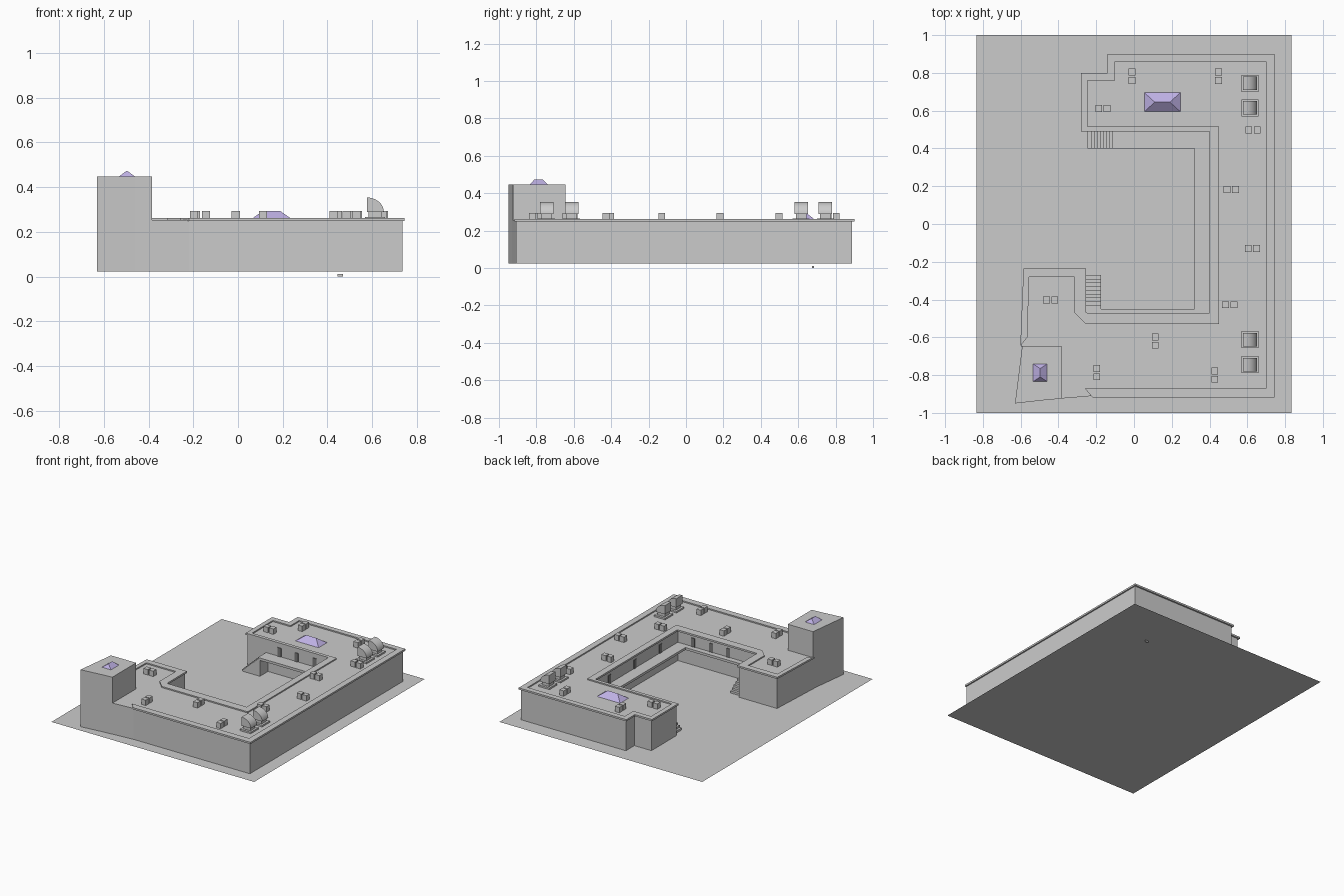
import bpy, bmesh, math

if "Cube" in bpy.data.objects:
    bpy.data.objects.remove(bpy.data.objects["Cube"])

GROUND, FLOOR2, ROOF, RIM = 0.024, 0.16, 0.254, 0.263


def material(name, color):
    m = bpy.data.materials.new(name)
    m.diffuse_color = (*color, 1)
    m.use_nodes = True
    m.node_tree.nodes["Principled BSDF"].inputs["Base Color"].default_value = m.diffuse_color
    return m


glass = material("violet_glass", (0.52, 0.44, 0.78))
pale = material("pale_metal", (0.82, 0.82, 0.8))
dark = material("dark_door", (0.2, 0.2, 0.2))


def make(name, verts, faces, mat=None):
    me = bpy.data.meshes.new(name)
    me.from_pydata(verts, [], faces)
    bm = bmesh.new()
    bm.from_mesh(me)
    bmesh.ops.recalc_face_normals(bm, faces=bm.faces)
    bm.to_mesh(me)
    bm.free()
    if mat:
        me.materials.append(mat)
    ob = bpy.data.objects.new(name, me)
    bpy.context.collection.objects.link(ob)
    return ob


def loft(name, low, high, mat=None):
    """Closed solid between two equal-length 3D loops."""
    n = len(low)
    sides = [(i, (i + 1) % n, n + (i + 1) % n, n + i) for i in range(n)]
    return make(name, low + high, sides + [tuple(range(n)), tuple(range(n, 2 * n))], mat)


def prism(name, pts, z0, z1, mat=None):
    return loft(name, [(x, y, z0) for x, y in pts], [(x, y, z1) for x, y in pts], mat)


def box(name, x0, x1, y0, y1, z0, z1, mat=None):
    return prism(name, [(x0, y0), (x1, y0), (x1, y1), (x0, y1)], z0, z1, mat)


# Ground sheet and the small drain below it
make("ground", [(-.833, -1, GROUND), (.833, -1, GROUND), (.833, 1, GROUND), (-.833, 1, GROUND)],
     [(0, 1, 2, 3)])
box("drain", .445, .47, .675, .685, 0, .012)

# Main U-shaped building
body = [(-.40, -.925), (-.31, -.918), (-.22, -.91), (.735, -.91), (.735, .888), (-.128, .888),
        (-.128, .788), (-.268, .788), (-.268, .495), (.41, .495), (.41, -.49),
        (-.262, -.49), (-.262, -.247), (-.575, -.247), (-.595, -.65), (-.45, -.75)]
prism("building", body, GROUND, ROOF)

# Roof rim following the outline
outer = [(-.22, -.918), (.745, -.918), (.745, .9), (-.14, .9), (-.14, .8), (-.28, .8),
         (-.28, .49), (.40, .49), (.40, -.47), (-.25, -.47), (-.255, -.465),
         (-.255, -.235), (-.585, -.235), (-.602, -.646)]
inner = [(-.26, -.87), (.70, -.87), (.70, .86), (-.10, .86), (-.10, .76), (-.245, .76),
         (-.245, .515), (.45, .515), (.45, -.53), (-.255, -.53), (-.315, -.47),
         (-.315, -.28), (-.555, -.28), (-.565, -.60)]
n = len(outer)
rv = [(x, y, z) for z in (ROOF - .004, RIM) for ring in (outer, inner) for x, y in ring]
rf = []
for i in range(n - 1):
    j = i + 1
    rf += [(i, j, n + j, n + i), (2 * n + i, 2 * n + j, 3 * n + j, 3 * n + i),
           (i, j, 2 * n + j, 2 * n + i), (n + i, n + j, 3 * n + j, 3 * n + i)]
rf += [(k, n + k, 3 * n + k, 2 * n + k) for k in (0, n - 1)]
make("roof_rim", rv, rf)

# Corner tower with its slightly bowed front
prism("corner_tower", [(-.63, -.95), (-.54, -.94), (-.46, -.931), (-.385, -.925),
                       (-.385, -.645), (-.592, -.645)], GROUND, .447)

# Raised courtyard walkway
walk = [(-.10, .40), (.32, .40), (.32, -.45), (-.255, -.45), (-.255, -.495),
        (.415, -.495), (.415, .5), (-.10, .5)]
prism("walkway", walk, FLOOR2 - .018, FLOOR2)


# Stairs: stepped profile extruded sideways
def stairs(name, start, end, w0, w1, along_x, steps=9):
    prof = [(start, GROUND)]
    run, rise = (end - start) / steps, (FLOOR2 - GROUND) / steps
    for i in range(steps):
        z = GROUND + rise * (i + 1)
        prof += [(start + run * i, z), (start + run * (i + 1), z)]
    prof.append((end, GROUND))
    place = (lambda a, w, z: (a, w, z)) if along_x else (lambda a, w, z: (w, a, z))
    loft(name, [place(a, w0, z) for a, z in prof], [place(a, w1, z) for a, z in prof])


stairs("north_stairs", -.245, -.10, .40, .496, True)
stairs("south_stairs", -.27, -.45, -.262, -.175, False)

# Courtyard doors on the upper level
for x in (-.02, .12, .27):
    box("north_door", x, x + .03, .491, .497, FLOOR2, .225, dark)
    box("south_door", x, x + .03, -.492, -.486, FLOOR2, .225, dark)
for y in (-.3, 0, .3):
    box("east_door", .406, .412, y, y + .03, FLOOR2, .225, dark)


# Hipped skylights
def skylight(name, x0, x1, y0, y1, ridge, z0, z1):
    (ax, ay), (bx, by) = ridge
    v = [(x0, y0, z0), (x1, y0, z0), (x1, y1, z0), (x0, y1, z0), (ax, ay, z1), (bx, by, z1)]
    if ay == by:
        f = [(0, 1, 5, 4), (1, 2, 5), (2, 3, 4, 5), (3, 0, 4)]
    else:
        f = [(0, 1, 4), (1, 2, 5, 4), (2, 3, 5), (3, 0, 4, 5)]
    make(name, v, f + [(3, 2, 1, 0)], glass)


skylight("roof_skylight", .055, .245, .595, .695, ((.11, .645), (.19, .645)), ROOF, .293)
skylight("tower_skylight", -.535, -.458, -.835, -.74, ((-.497, -.81), (-.497, -.765)), .446, .474)

# Quarter-round roof vents
for cy in (.745, .615, -.612, -.745):
    cx = .613
    box("vent_flange", cx - .045, cx + .045, cy - .045, cy + .045, ROOF, .266, pale)
    box("vent_neck", cx - .03, cx + .03, cy - .028, cy + .028, .266, .292, pale)
    arc = [(.577, .289)] + [(.577 + .075 * math.cos(t * math.pi / 16),
                             .289 + .065 * math.sin(t * math.pi / 16)) for t in range(9)]
    hood = loft("vent_hood", [(x, cy - .036, z) for x, z in arc],
                [(x, cy + .036, z) for x, z in arc], pale)
    bpy.ops.object.select_all(action='DESELECT')
    hood.select_set(True)
    bpy.context.view_layer.objects.active = hood
    bpy.ops.object.shade_smooth_by_angle(angle=math.radians(30))

# Paired cooling units on the roof
along_y = [(-.01, .782), (.447, .782), (.112, -.62), (-.197, -.787), (.428, -.80)]
along_x = [(-.165, .612), (.63, .497), (.515, .182), (.627, -.13), (.507, -.428), (-.442, -.402)]
for pairs, dx, dy in ((along_y, 0, .022), (along_x, .022, 0)):
    for cx, cy in pairs:
        for s in (-1, 1):
            x, y = cx + s * dx, cy + s * dy
            box("cooling_unit", x - .018, x + .018, y - .018, y + .018, ROOF, .294)
